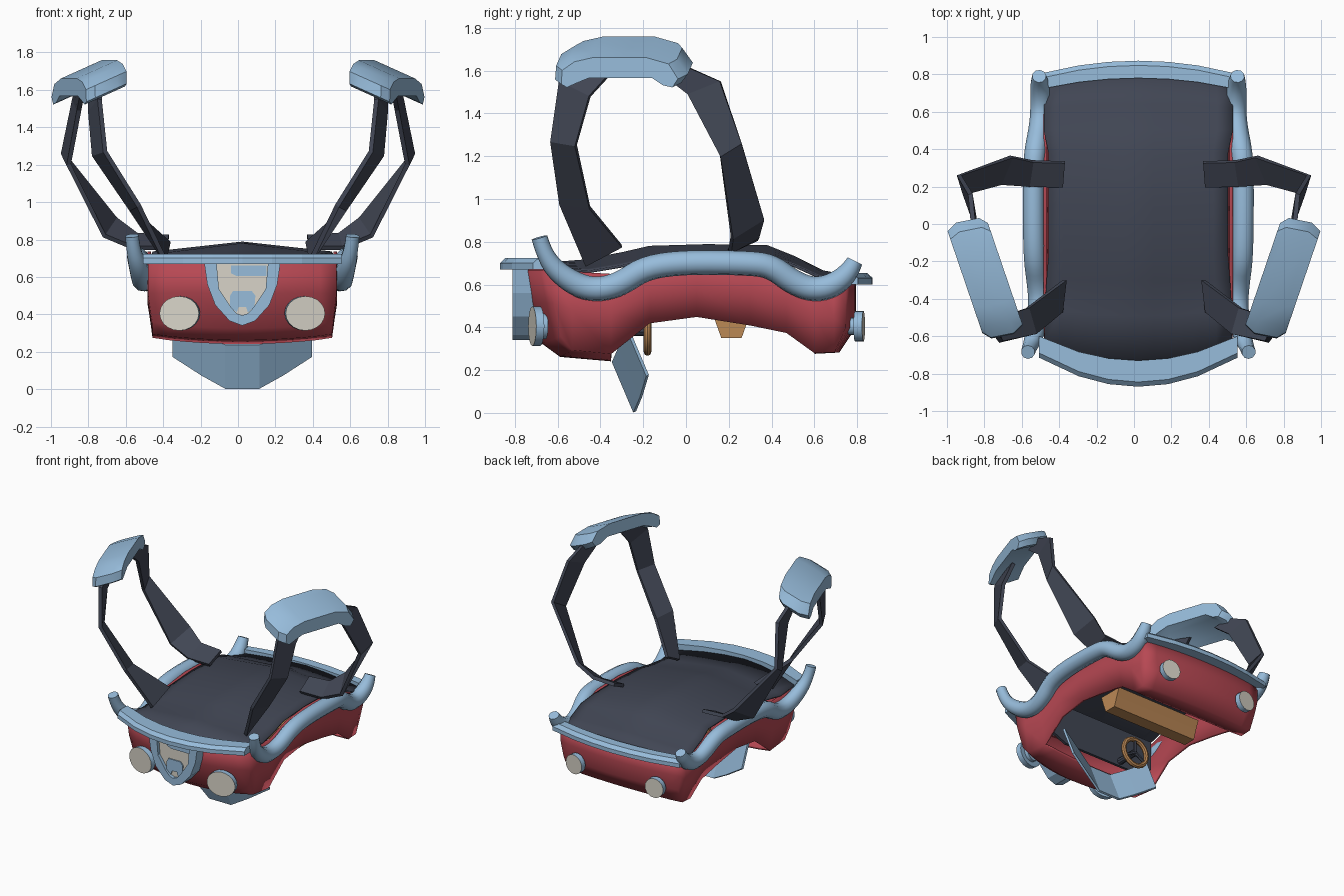
import bpy, bmesh, math
from mathutils import Vector

if "Cube" in bpy.data.objects:
    bpy.data.objects.remove(bpy.data.objects["Cube"], do_unlink=True)

CX = 0.023  # centre line of the body


def material(name, *rgb):
    col = [((c / 255 + 0.055) / 1.055) ** 2.4 for c in rgb] + [1]
    m = bpy.data.materials.new(name)
    m.use_nodes = True
    m.diffuse_color = col
    m.node_tree.nodes["Principled BSDF"].inputs["Base Color"].default_value = col
    return m


RED = material("red paint", 183, 72, 83)
BLUE = material("pale blue trim", 151, 188, 219)
CREAM = material("cream glass", 216, 212, 200)
DARK = material("dark slate", 65, 70, 84)
TAN = material("tan leather", 187, 136, 85)


def finish(name, bm, mat, smooth=35, thick=0):
    bmesh.ops.remove_doubles(bm, verts=bm.verts, dist=0.0005)
    bmesh.ops.recalc_face_normals(bm, faces=bm.faces)
    me = bpy.data.meshes.new(name)
    bm.to_mesh(me)
    bm.free()
    ob = bpy.data.objects.new(name, me)
    bpy.context.collection.objects.link(ob)
    me.materials.append(mat)
    if thick:
        mod = ob.modifiers.new("thickness", "SOLIDIFY")
        mod.thickness, mod.offset = thick, 0
    if smooth:
        bpy.ops.object.select_all(action="DESELECT")
        ob.select_set(True)
        bpy.context.view_layer.objects.active = ob
        bpy.ops.object.shade_smooth_by_angle(angle=math.radians(smooth))
    return ob


def add_grid(bm, rows, closed=False):
    """Skin rows of points; closed rows become capped tubes."""
    vs = [[bm.verts.new(p) for p in r] for r in rows]
    n = len(rows[0])
    for a, b in zip(vs, vs[1:]):
        for i in range(n if closed else n - 1):
            j = (i + 1) % n
            bm.faces.new((a[i], a[j], b[j], b[i]))
    if closed:
        bm.faces.new(vs[0])
        bm.faces.new(vs[-1])


def grid(name, rows, mat, closed=False, smooth=35, thick=0):
    bm = bmesh.new()
    add_grid(bm, rows, closed)
    return finish(name, bm, mat, smooth, thick)


def prism(name, pts, y0, y1, mat):
    return grid(name, [[(CX + x, y, z) for x, z in pts] for y in (y0, y1)], mat, True, 0)


def cylinder(name, loc, axis, r, depth, mat, cap=None, sides=20, squash=1):
    bm = bmesh.new()
    bmesh.ops.create_cone(bm, cap_ends=True, segments=sides, radius1=r, radius2=r, depth=depth)
    bmesh.ops.scale(bm, vec=(1, squash, 1), verts=bm.verts)
    ob = finish(name, bm, mat)
    ob.location, ob.rotation_euler = loc, Vector(axis).to_track_quat("Z", "Y").to_euler()
    if cap:
        ob.data.materials.append(cap)
        for p in ob.data.polygons:
            p.material_index = int(p.normal.z > 0.9)
    return ob


US = [i / 6 for i in range(-6, 7)]

# Hull: side walls, nose and tail in one open-bottomed shell
hull = bmesh.new()
SIDE = [(-.64, .67, -.58, .36), (-.53, .66, -.53, .30), (-.35, .65, -.35, .28), (-.17, .71, -.17, .42),
        (.05, .735, .05, .45), (.3, .73, .3, .41), (.47, .69, .47, .375), (.6, .63, .6, .285),
        (.69, .61, .69, .29), (.74, .61, .74, .4)]
for s in (-1, 1):
    add_grid(hull, [[(CX + s * .497, yt, zt), (CX + s * .497, (yt + yb) / 2, (zt + zb) / 2),
                     (CX + s * .473, yb, zb)] for yt, zt, yb, zb in SIDE])
NOSE = [(-.64, .67, 1, .497, 0), (-.61, .515, 1, .497, 0), (-.58, .36, .8, .473, .03),
        (-.53, .30, .5, .473, .03), (-.35, .28, 0, .473, .03)]
TAIL = [(.74, .61, 1, .497, 0), (.74, .505, 1, .497, 0), (.74, .4, 1, .473, 0), (.69, .29, .5, .473, 0),
        (.6, .285, 0, .473, 0)]
for path, bow in ((NOSE, -.11), (TAIL, .045)):
    add_grid(hull, [[(CX + u * w, y + bow * k * (1 - u * u), z - dip * (1 - u * u)) for u in US]
                    for y, z, k, w, dip in path])
finish("hull", hull, RED, 75, .018)

# Ridged deck
DECK = [(-.64, .675, .69, -.1, .5), (-.45, .66, .71, -.04, .5), (-.3, .685, .745, 0, .49), (-.17, .715, .775, 0, .48),
        (.1, .73, .783, 0, .48), (.38, .725, .778, 0, .48), (.5, .69, .73, 0, .505), (.62, .635, .66, .02, .505),
        (.74, .615, .635, .045, .5)]
grid("deck", [[(CX + u * w, y + b * (1 - u * u), e + (r - e) * (1 - abs(u))) for u in US]
              for y, e, r, b, w in DECK], DARK, thick=.012)

# Bumper planks, bowed in plan
for name, s, out, inn, cut_o, cut_i, z in (("front_bumper", -1, .87, .73, .155, .13, .67),
                                           ("rear_bumper", 1, .873, .78, .07, .06, .6)):
    rows = []
    for u in (-1, -.6, -.3, 0, .3, .6, 1):
        o, i = out - cut_o * u * u, inn - cut_i * u * u
        sec = [(o, z), (o, z + .03), (o - .025, z + .053), (i, z + .053), (i, z)]
        rows.append([(CX + u * .53, s * y, h) for y, h in sec])
    grid(name, rows, BLUE, True, 0)

# Wavy side rails
RAIL = [(.59, -.685, .82), (.583, -.665, .75), (.56, -.61, .665), (.535, -.5, .59), (.53, -.4, .575),
        (.54, -.3, .605), (.555, -.19, .68), (.56, 0, .705), (.56, .3, .70), (.55, .4, .685), (.53, .5, .61),
        (.52, .59, .575), (.52, .68, .59), (.53, .76, .65), (.53, .79, .71)]
for s, side in ((1, "left"), (-1, "right")):
    cu = bpy.data.curves.new(side + "_rail", "CURVE")
    cu.dimensions, cu.bevel_depth, cu.bevel_resolution, cu.use_fill_caps = "3D", .058, 3, True
    sp = cu.splines.new("NURBS")
    sp.points.add(len(RAIL) - 1)
    for i, (p, (x, y, z)) in enumerate(zip(sp.points, RAIL)):
        p.co = (CX + s * x, y, z, 1)
        p.radius = .65 if i in (0, 1, len(RAIL) - 1) else .85 if i in (2, len(RAIL) - 2) else 1
    sp.order_u, sp.use_endpoint_u, sp.resolution_u = 3, True, 4
    cu.materials.append(BLUE)
    bpy.context.collection.objects.link(bpy.data.objects.new(side + "_rail", cu))

    # Lamps with pale rims
    x = CX + s * .334
    cylinder(side + "_headlamp", (x, -.70, .405), (s * .18, -1, 0), .107, .038, BLUE, CREAM, squash=.86)
    cylinder(side + "_headlamp_stem", (x, -.675, .405), (s * .18, -1, 0), .06, .04, BLUE)
    cylinder(side + "_tail_lamp", (x, .81, .405), (s * .1, 1, 0), .072, .04, BLUE, CREAM)
    cylinder(side + "_tail_lamp_stem", (x, .78, .405), (s * .1, 1, 0), .04, .04, BLUE)

    # Flat straps rising to the pads: pairs of edge points
    FRONT = [((.39, -.47, .69), (.37, -.30, .78)), ((.53, -.59, .98), (.57, -.45, .96)),
             ((.71, -.63, 1.27), (.77, -.515, 1.25)), ((.74, -.59, 1.55), (.79, -.45, 1.48)),
             ((.74, -.48, 1.62), (.79, -.34, 1.6))]
    REAR = [((.38, .2, .755), (.37, .33, .815)), ((.56, .205, .755), (.54, .335, .825)),
            ((.715, .215, .82), (.655, .36, .91)), ((.905, .16, 1.2), (.935, .26, 1.26)),
            ((.85, .01, 1.49), (.875, .16, 1.55)), ((.83, -.12, 1.59), (.86, .0, 1.62))]
    for name, strap in (("front", FRONT), ("rear", REAR)):
        grid(f"{side}_{name}_strap", [[(s * a, b, c) for a, b, c in pair] for pair in strap],
             DARK, smooth=0, thick=.025)

    # Arched pad with clipped corners, slanted outwards
    PAD = [(-.60, 1.585), (-.595, 1.65), (-.53, 1.69), (-.43, 1.71), (-.15, 1.71), (-.03, 1.68), (.02, 1.61),
           (-.01, 1.57), (-.06, 1.58), (-.12, 1.615), (-.45, 1.615), (-.52, 1.59), (-.57, 1.57)]
    grid(side + "_pad", [[(s * (.733 + .3 * (y + .5) + d), -.28 + (y + .28) * k - .2 * d, z - .45 * d) for y, z in PAD]
                         for d, k in ((-.108, .88), (-.06, 1), (.06, 1), (.108, .88))], BLUE, True)


# Nose grille: shield-shaped frame, cream panel and pale plates
def nose_y(z):
    return -.665 - .24 * (z - .34)


OUT = [(-.203, .67), (-.187, .56), (-.145, .45), (-.068, .365), (0, .34)]
INN = [(-.137, .67), (-.125, .535), (-.06, .437), (-.03, .405), (0, .395)]
OUT, INN = ([*h, *[(-x, z) for x, z in h[-2::-1]]] for h in (OUT, INN))
grid("grille_frame", [[(CX + a, -.81, b), (CX + c, -.81, d), (CX + c, nose_y(d), d), (CX + a, nose_y(b) + .01, b)]
                      for (a, b), (c, d) in zip(OUT, INN)], BLUE, True, 0)
prism("grille_panel", INN, -.785, -.76, CREAM)
prism("grille_upper_plate", [(-.06, .66), (-.06, .62), (-.03, .605), (.128, .605), (.13, .66)], -.793, -.785, BLUE)
prism("grille_lower_plate", [(-.065, .5), (-.05, .525), (.05, .525), (.07, .5), (.065, .44), (.03, .41), (.02, .44),
                             (-.02, .44), (-.03, .41), (-.065, .44)], -.793, -.785, BLUE)

# Scoop under the nose
SCOOP = [(-.37, -.18, .175), (-.215, -.21, .075), (-.09, -.24, .005)]
SCOOP += [(-x, y, z) for x, y, z in SCOOP[::-1]]
grid("scoop", [[(CX + x, y, z), (CX + x, y - .1, z + .235)] for x, y, z in SCOOP],
     BLUE, smooth=0, thick=.015)

# Cabin: dashboard, bench, steering wheel
prism("dashboard", [(-.46, .64), (-.46, .42), (-.3, .35), (.3, .35), (.46, .42), (.46, .64)], -.36, -.34, DARK)
BENCH = [(.12, .48), (.14, .42), (.165, .35), (.26, .35), (.285, .42), (.31, .48)]
grid("bench", [[(CX + x, y, z) for y, z in BENCH] for x in (-.34, .37)], TAN, True, 0)

bpy.ops.mesh.primitive_torus_add(major_radius=.1, minor_radius=.018, major_segments=20, minor_segments=8,
                                 location=(-.16, -.18, .385), rotation=(math.pi / 2, 0, 0))
wheel = bpy.context.object
wheel.name = "steering_wheel"
wheel.data.materials.append(TAN)
bpy.ops.object.shade_smooth_by_angle()
cylinder("steering_column", (-.16, -.26, .385), (0, 1, 0), .025, .16, DARK, sides=10)
for k in range(3):
    a = math.radians(90 + 120 * k)
    d = Vector((math.cos(a), 0, math.sin(a)))
    cylinder(f"wheel_spoke_{k + 1}", Vector((-.16, -.18, .385)) + d * .05, d, .012, .1, DARK, sides=6)
